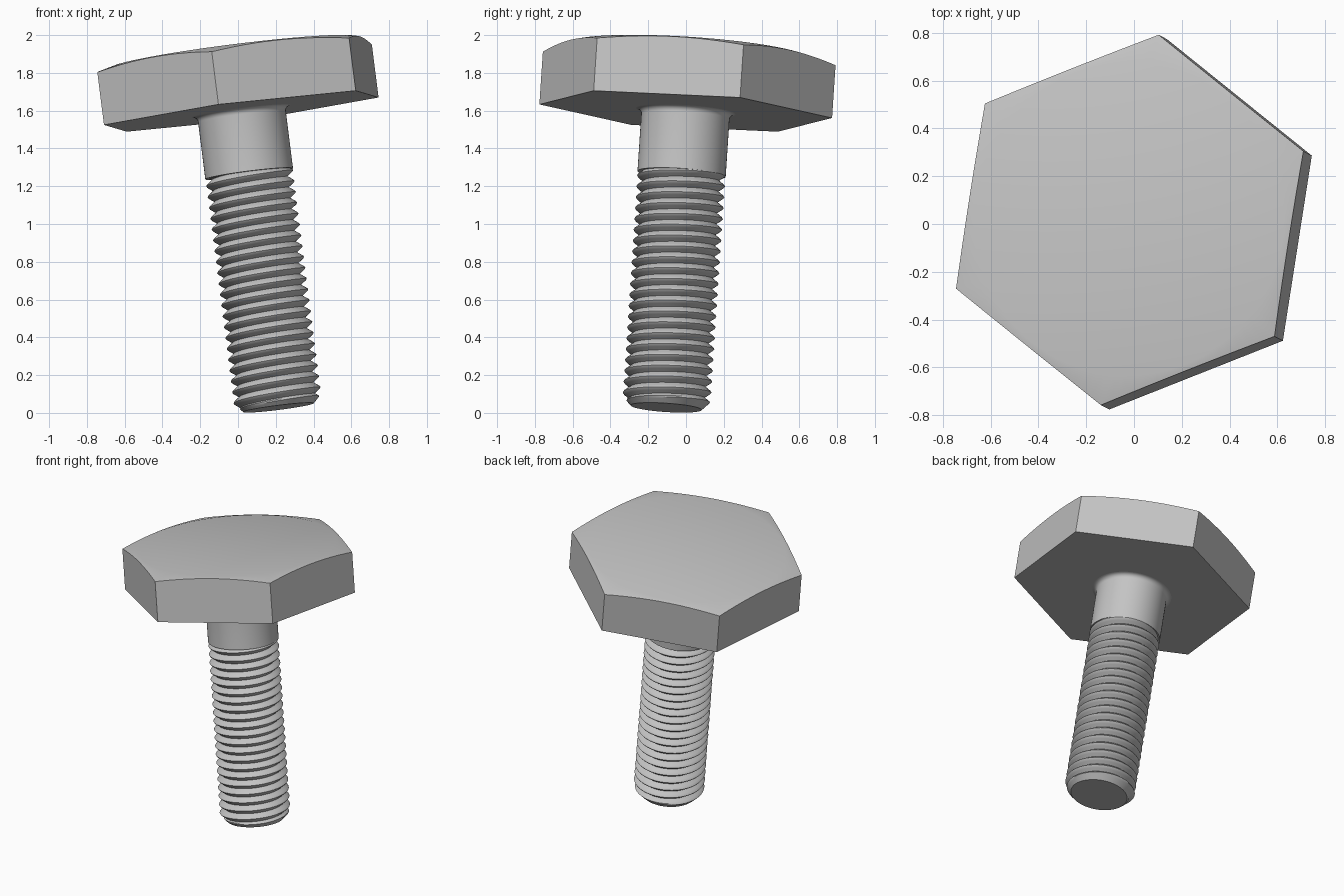
import bpy, bmesh
from math import sin, cos, pi, tau, radians
from mathutils import Vector, Matrix

if "Cube" in bpy.data.objects:
    bpy.data.objects.remove(bpy.data.objects["Cube"])

# Material
steel = bpy.data.materials.new("grey steel")
steel.use_nodes = True
grey = (0.55, 0.55, 0.55, 1)
steel.diffuse_color = grey
steel.node_tree.nodes["Principled BSDF"].inputs["Base Color"].default_value = grey

# The bolt is built upright from its tip, then tilted into place
axis = Vector((-0.126, 0.066, 1)).normalized()
tilt = Vector((0, 0, 1)).rotation_difference(axis).to_matrix().to_4x4()
place = Matrix.Translation((0.215, -0.105, 0.028)) @ tilt

RADIUS, ROOT, PITCH = 0.234, 0.2, 0.058
THREAD_TOP, HEAD_BASE, HEAD_TOP = 1.25, 1.585, 1.9


def polar(r, a, z):
    return Vector((r * cos(a), r * sin(a), z))


def skin(name, rows, angle=30):
    """Join rows of points into a closed tube with filled ends."""
    bm = bmesh.new()
    grid = [[bm.verts.new(p) for p in row] for row in rows]
    for low, high in zip(grid, grid[1:]):
        for j in range(len(low) - 1):
            bm.faces.new((low[j], low[j + 1], high[j + 1], high[j]))
    bmesh.ops.remove_doubles(bm, verts=bm.verts, dist=1e-5)
    bmesh.ops.dissolve_degenerate(bm, edges=bm.edges, dist=1e-5)
    bmesh.ops.holes_fill(bm, edges=[e for e in bm.edges if e.is_boundary])
    bmesh.ops.recalc_face_normals(bm, faces=bm.faces)
    mesh = bpy.data.meshes.new(name)
    bm.to_mesh(mesh)
    bm.free()
    mesh.materials.append(steel)
    obj = bpy.data.objects.new(name, mesh)
    bpy.context.collection.objects.link(obj)
    obj.matrix_world = place
    bpy.ops.object.select_all(action="DESELECT")
    obj.select_set(True)
    bpy.context.view_layer.objects.active = obj
    bpy.ops.object.shade_smooth_by_angle(angle=radians(angle))
    return obj


# Hexagonal head with a conical chamfer on top
CORNER, FLAT_R, STEPS = 0.785, 0.655, 16
turn = radians(21.3)
angles = [tau * j / (6 * STEPS) for j in range(6 * STEPS + 1)]
hexagon = [CORNER * cos(pi / 6) / cos(a % (pi / 3) - pi / 6) for a in angles]
slope = (HEAD_TOP - 1.867) / (CORNER - FLAT_R)
skin("hex_head", [
    [polar(r, a + turn, HEAD_BASE) for r, a in zip(hexagon, angles)],
    [polar(r, a + turn, HEAD_TOP - slope * (r - FLAT_R)) for r, a in zip(hexagon, angles)],
    [polar(FLAT_R, a + turn, HEAD_TOP) for a in angles],
])

# Plain shank with a small fillet under the head
FILLET = 0.03
profile = [(RADIUS, THREAD_TOP)]
for k in range(7):
    t = k / 6 * pi / 2
    profile.append((RADIUS + FILLET * (1 - cos(t)), HEAD_BASE - FILLET * (1 - sin(t))))
circle = [tau * j / 64 for j in range(65)]
skin("shank", [[polar(r, a, z) for a in circle] for r, z in profile])

# Right-handed helical thread, cut off flat at the shank and chamfered at the tip
PER_TURN = 8
start = radians(235)


def thread_point(row, a):
    z = (row / PER_TURN + a / tau) * PITCH + THREAD_TOP - start / tau * PITCH
    z = min(max(z, 0), THREAD_TOP)
    phase = ((z - THREAD_TOP) / PITCH - (a - start) / tau) % 1
    # Flat crest opposite the root, straight flanks between
    r = min(RADIUS, ROOT + (RADIUS - ROOT) * abs(((phase + 0.5) % 1) - 0.5) / 0.4375)
    return polar(min(r, 0.188 + z), a, z)


turns = int(THREAD_TOP / PITCH) + 2
skin("threaded_section", [[thread_point(row, a) for a in circle]
                          for row in range(-turns * PER_TURN, 2 * PER_TURN)])
